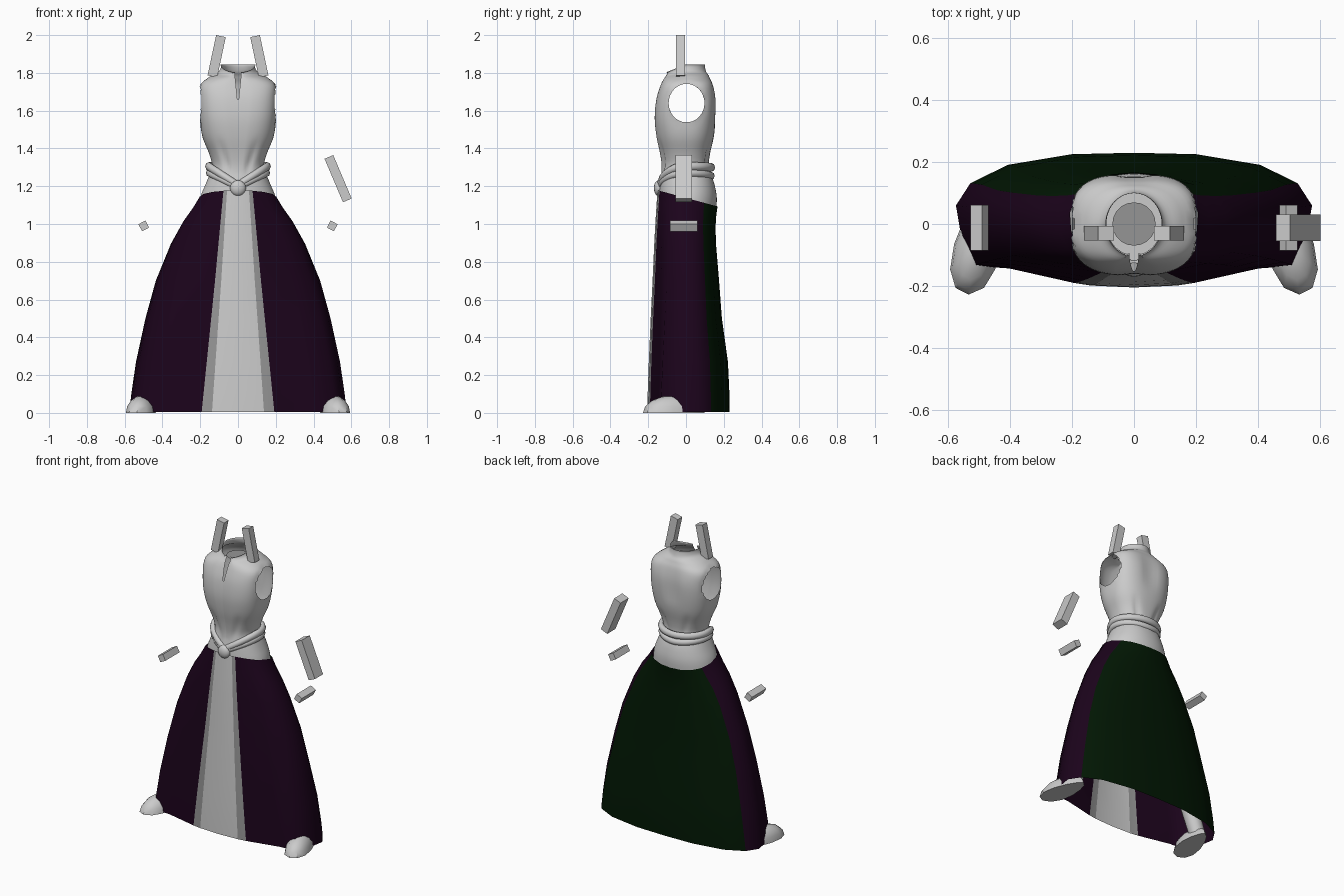
import bpy, bmesh, math
from mathutils import Vector, Matrix

if "Cube" in bpy.data.objects:
    bpy.data.objects.remove(bpy.data.objects["Cube"])


def material(name, rgb):
    m = bpy.data.materials.new(name)
    m.diffuse_color = (*rgb, 1)
    m.use_nodes = True
    m.node_tree.nodes["Principled BSDF"].inputs["Base Color"].default_value = m.diffuse_color
    return m


GREY = material("light grey", (0.60, 0.60, 0.60))
TRIM = material("mid grey", (0.30, 0.30, 0.30))
PURPLE = material("dark purple", (0.011, 0.001, 0.011))
GREEN = material("dark green", (0.0005, 0.0085, 0.001))


def finish(bm, name, mats, angle=40):
    me = bpy.data.meshes.new(name)
    bm.to_mesh(me)
    bm.free()
    ob = bpy.data.objects.new(name, me)
    bpy.context.collection.objects.link(ob)
    for m in mats:
        me.materials.append(m)
    if angle:
        bpy.ops.object.select_all(action='DESELECT')
        ob.select_set(True)
        bpy.context.view_layer.objects.active = ob
        bpy.ops.object.shade_smooth_by_angle(angle=math.radians(angle))
    return ob


def loft(bm, rings, mat_of=lambda i: 0):
    """Skin closed rings of points, lowest ring first, counter-clockwise."""
    vs = [[bm.verts.new(p) for p in r] for r in rings]
    n = len(vs[0])
    for a, b in zip(vs, vs[1:]):
        for i in range(n):
            j = (i + 1) % n
            bm.faces.new((a[i], a[j], b[j], b[i])).material_index = mat_of(i)
    return vs


def smooth_rows(rows, steps):
    """Catmull-Rom subdivision of a table of rows."""
    out = []
    for k in range(len(rows) - 1):
        p = [rows[min(max(k + d, 0), len(rows) - 1)] for d in (-1, 0, 1, 2)]
        for s in range(steps):
            t = s / steps
            out.append([0.5 * (2 * b + (c - a) * t + (2*a - 5*b + 4*c - d) * t*t
                               + (3*b - a - 3*c + d) * t**3) for a, b, c, d in zip(*p)])
    return out + [list(rows[-1])]


# Skirt: flared open shell, half section from front centre to back centre
LOW = [(0, -1), (.235, -.97), (.335, -.93), (.70, -.70), (.90, -.66), (.97, -.2),
       (1, .26), (.92, .57), (.71, .83), (.35, .98), (0, 1)]
TOP = [(0, -1), (.26, -.97), (.35, -.93), (.65, -.78), (.88, -.52), (.98, -.15),
       (1, .22), (.88, .58), (.66, .82), (.35, .96), (0, 1)]
ROWS = [(0.006, .575, .205, .23), (.1, .565, .203, .23), (.27, .54, .197, .222), (.5, .49, .187, .19),
        (.7, .435, .177, .175), (.9, .355, .167, .16), (1.01, .295, .16, .156),
        (1.08, .243, .155, .160), (1.138, .207, .151, .167)]
PANEL = {1: (.138, .058), 2: (.193, .077)}          # straight panel edges, bottom and top


def skirt_ring(row):
    z, w, f, b = row
    t = z / 1.138
    half = []
    for i, ((x0, y0), (x1, y1)) in enumerate(zip(LOW, TOP)):
        x, y = (x0 + (x1 - x0) * t) * w, y0 + (y1 - y0) * t
        if i in PANEL:
            x = PANEL[i][0] + (PANEL[i][1] - PANEL[i][0]) * t
        y *= f if y < 0 else b
        tilt = -0.27 * y * max(0, (z - .7) / .438)
        half.append(Vector((x, y, z + tilt)))
    return half + [Vector((-p.x, p.y, p.z)) for p in half[-2:0:-1]]


def skirt_colour(i):
    k = min(i, 19 - i)
    return 0 if k == 0 else 1 if k == 1 else 2 if k < 7 else 3


bm = bmesh.new()
loft(bm, [skirt_ring(r) for r in ROWS], skirt_colour)
finish(bm, "skirt", [GREY, TRIM, PURPLE, GREEN], 100)

# Bodice: z, half width, front depth, back depth, squareness
BODY = [(1.05, .212, .142, .158, 2.1), (1.14, .200, .144, .163, 2.1), (1.22, .168, .138, .148, 2.2),
        (1.30, .138, .13, .122, 2.2), (1.37, .152, .138, .127, 2.3), (1.46, .188, .157, .147, 2.5),
        (1.56, .203, .167, .158, 2.8), (1.66, .206, .158, .160, 3), (1.735, .200, .135, .145, 3),
        (1.775, .155, .115, .125, 2.4), (1.795, .105, .108, .108, 2), (1.815, .09, .10, .10, 2),
        (1.825, .092, .105, .10, 2)]
N = 64
rings = []
for z, w, f, b, e in smooth_rows(BODY, 4):
    slit = min(max((z - 1.645) / .13, 0), 1)
    ring = []
    for i in range(N):
        a = 2 * math.pi * (i + .5) / N
        c, s = math.cos(a), math.sin(a)
        x = w * math.copysign(abs(c) ** (2 / e), c)
        y = (f if s < 0 else b) * math.copysign(abs(s) ** (2 / e), s)
        if i in (47, 48):                           # centre seam opening into a slit
            x = math.copysign(.002 + .013 * slit, c)
            y += .006 if z > 1.25 else 0
        elif i in (46, 49):
            x = math.copysign(max(abs(x), .012 + .016 * slit), c)
        elif s > 0 and 1.5 < z < 1.78:              # hollow between the shoulder blades
            y -= .012 * math.exp(-(x / .05) ** 2) * math.sin((z - 1.5) / .28 * math.pi)
        if 1.22 < z < 1.46:                         # slanted folds rising from the belt
            fold = (abs(x) - .03 - .3 * (z - 1.22)) / .016
            y -= math.copysign(.010, s) * math.exp(-fold ** 2) * math.sin((z - 1.22) / .24 * math.pi)
        lift = max(0, (z - 1.77) / .055)
        ring.append((x, y, z + lift * (.02 if y > 0 else .02 + .4 * y)))
    rings.append(ring)
bm = bmesh.new()
vs = loft(bm, rings)
bm.faces.new(list(reversed(vs[0])))


# Armholes: remove side faces, then pull the rim onto a clean oval
def hole(v):
    return math.hypot((v.y - .003) / .095, (v.z - 1.64) / .102)


gone = []
for f in bm.faces:
    c = f.calc_center_median()
    if (abs(c.x) > .1 and hole(c) < 1) or (abs(c.x) < .001 and c.y < -.05 and c.z > 1.65):
        gone.append(f)
bmesh.ops.delete(bm, geom=gone, context='FACES')
for v in bm.verts:
    if v.is_boundary and abs(v.co.x) > .1 and 1.45 < v.co.z < 1.77:
        r = hole(v.co)
        v.co.y = .003 + (v.co.y - .003) / r
        v.co.z = 1.64 + (v.co.z - 1.64) / r
finish(bm, "bodice", [GREY], 50)

# Neck base inside the collar
bm = bmesh.new()
bmesh.ops.create_circle(bm, cap_ends=True, segments=20, radius=.07, matrix=Matrix.Translation((0, 0, 1.775)))
finish(bm, "neck_base", [TRIM], 0)


# Twisted belt: two closed cords meeting at the front
def cord(name, w, d, z_side, z_front, z_back, radius):
    rings, n, m = [], 48, 8
    for i in range(n + 1):
        a = 2 * math.pi * i / n
        c, s = math.cos(a), math.sin(a)
        end = z_front if s < 0 else z_back
        z = end + (z_side - end) * abs(c) ** (1.0 if s < 0 else 1.5)
        p, out = Vector((w * c, d * s, z)), Vector((c, s, 0))
        rings.append([p + radius * (out * math.cos(t) + Vector((0, 0, 1.2 * math.sin(t))))
                      for t in [2 * math.pi * k / m for k in range(m)]])
    bm = bmesh.new()
    loft(bm, rings)
    bmesh.ops.remove_doubles(bm, verts=bm.verts, dist=1e-5)
    bmesh.ops.recalc_face_normals(bm, faces=bm.faces)
    finish(bm, name, [GREY], 60)


cord("belt_upper", .155, .135, 1.305, 1.205, 1.30, .019)
cord("belt_lower", .153, .135, 1.27, 1.195, 1.255, .017)

# Belt knot
bm = bmesh.new()
bmesh.ops.create_uvsphere(bm, u_segments=16, v_segments=10, radius=1,
                          matrix=Matrix.Translation((0, -.145, 1.19)) @ Matrix.Diagonal((.042, .025, .042, 1)))
finish(bm, "belt_knot", [GREY], 60)

# Feet (broad toe, narrow heel) and legs
for side, s in (("right", 1), ("left", -1)):
    bm = bmesh.new()
    bmesh.ops.create_uvsphere(bm, u_segments=12, v_segments=8, radius=1)
    bmesh.ops.bisect_plane(bm, geom=bm.verts[:] + bm.edges[:] + bm.faces[:], plane_co=(0, 0, -.02),
                           plane_no=(0, 0, -1), clear_outer=True)
    bmesh.ops.holes_fill(bm, edges=[e for e in bm.edges if e.is_boundary])
    for v in bm.verts:
        x, y, z = v.co
        taper = .073 - .022 * y
        v.co = (s * (.508 + x * taper - .026 * y), -.065 + .163 * y, max(0, z * .092))
    bmesh.ops.recalc_face_normals(bm, faces=bm.faces)
    finish(bm, side + "_foot", [GREY])

    bm = bmesh.new()
    path = [((.495, .01, .03), .052), ((.455, .01, .14), .055), ((.33, 0, .5), .065), ((.12, 0, 1.05), .085)]
    loft(bm, [[(s * (p[0] + r * math.cos(t)), p[1] + r * math.sin(t), p[2])
               for t in [2 * math.pi * k / 12 for k in range(12)]] for p, r in path])
    bmesh.ops.recalc_face_normals(bm, faces=bm.faces)
    finish(bm, side + "_leg", [GREY])


# Loose blocks
def block(name, centre, size, tilt):
    bm = bmesh.new()
    bmesh.ops.create_cube(bm, size=1, matrix=Matrix.Translation(centre)
                          @ Matrix.Rotation(math.radians(tilt), 4, 'Y') @ Matrix.Diagonal((*size, 1)))
    finish(bm, name, [GREY], 0)


for side, s in (("right", 1), ("left", -1)):
    block(side + "_collar_block", (s * .113, -.030, 1.888), (.052, .047, .218), -12 * s)
    block(side + "_hand_block", (s * .499, -.012, .99), (.042, .148, .042), 28 * s)
block("arm_block", (.53, -.012, 1.24), (.05, .085, .25), -23)
